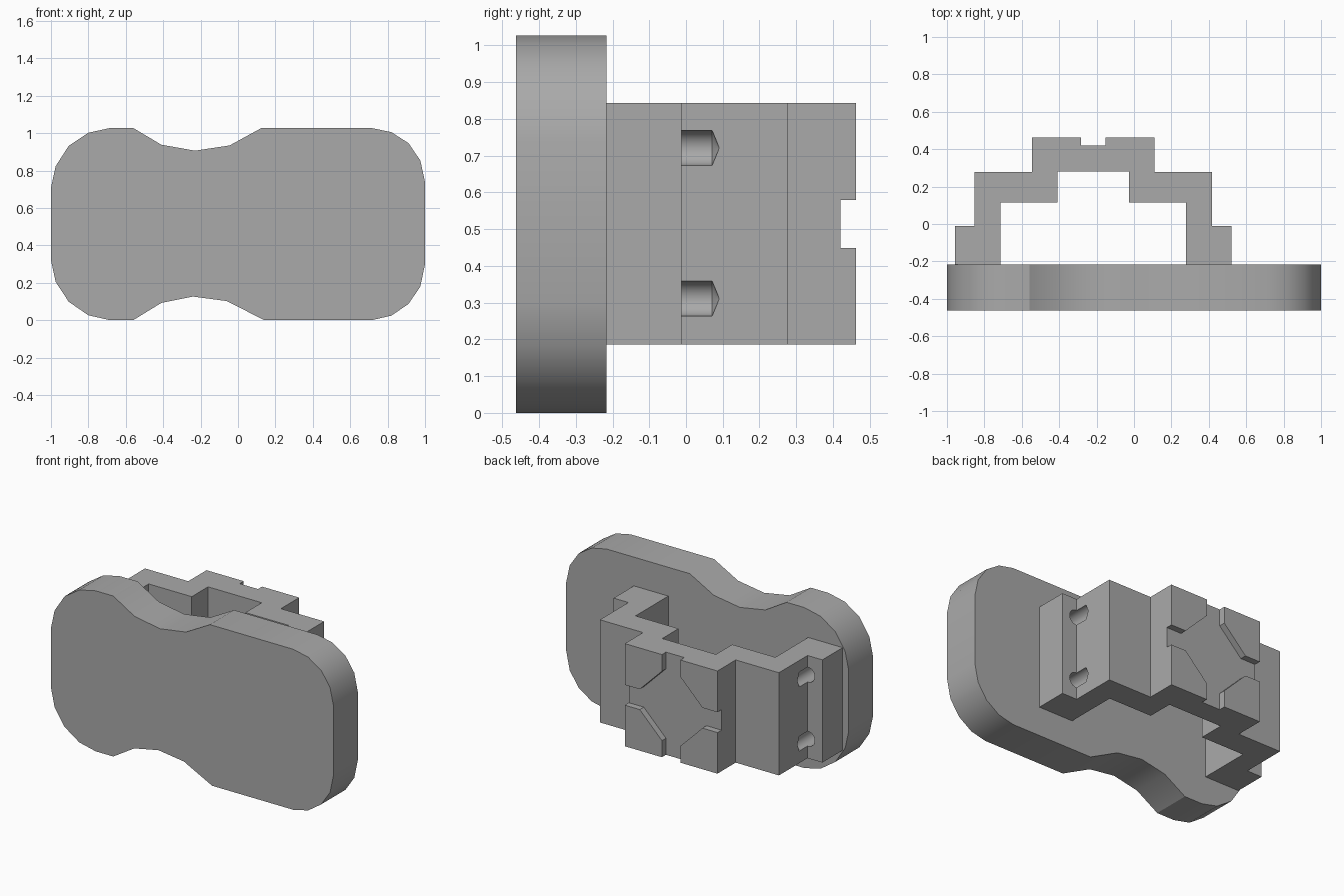
import bpy
import math
from mathutils import Matrix, Vector

if "Cube" in bpy.data.objects:
    bpy.data.objects.remove(bpy.data.objects["Cube"])

MID_X, MID_Z = -0.218, 0.514   # centre of the bracket's back face

grey = bpy.data.materials.new("dark_grey")
grey.diffuse_color = (0.4, 0.4, 0.4, 1)
grey.use_nodes = True
grey.node_tree.nodes["Principled BSDF"].inputs["Base Color"].default_value = grey.diffuse_color


def add_object(name, verts, faces):
    mesh = bpy.data.meshes.new(name)
    mesh.from_pydata(verts, [], faces)
    mesh.materials.append(grey)
    ob = bpy.data.objects.new(name, mesh)
    bpy.context.collection.objects.link(ob)
    bpy.context.view_layer.objects.active = ob
    bpy.ops.object.select_all(action='DESELECT')
    ob.select_set(True)
    bpy.ops.object.mode_set(mode='EDIT')
    bpy.ops.mesh.select_all(action='SELECT')
    bpy.ops.mesh.normals_make_consistent(inside=False)
    bpy.ops.object.mode_set(mode='OBJECT')
    return ob


def prism(name, start, end):
    """Solid between two matching rings of points."""
    n = len(start)
    faces = [tuple(range(n)), tuple(range(n, 2 * n))]
    faces += [(i, (i + 1) % n, n + (i + 1) % n, n + i) for i in range(n)]
    return add_object(name, start + end, faces)


def cut(target, cutter):
    mod = target.modifiers.new("cut", 'BOOLEAN')
    mod.operation, mod.solver, mod.object = 'DIFFERENCE', 'EXACT', cutter
    bpy.ops.object.select_all(action='DESELECT')
    bpy.context.view_layer.objects.active = target
    target.select_set(True)
    bpy.ops.object.modifier_apply(modifier=mod.name)
    bpy.data.objects.remove(cutter)


def smooth(ob):
    bpy.ops.object.select_all(action='DESELECT')
    bpy.context.view_layer.objects.active = ob
    ob.select_set(True)
    bpy.ops.object.shade_smooth_by_angle(angle=math.radians(30))


# Front plate: rounded outline with a waist
outline = [(-0.56, 1.027), (-0.41, 0.938), (-0.23, 0.906), (-0.045, 0.934), (0.125, 1.027),
           (0.715, 1.027), (0.82, 1.005), (0.912, 0.946), (0.975, 0.853), (1, 0.738),
           (1, 0.30), (0.975, 0.18), (0.912, 0.087), (0.82, 0.024), (0.715, 0),
           (0.14, 0), (-0.06, 0.102), (-0.24, 0.126), (-0.41, 0.092), (-0.56, 0),
           (-0.685, 0), (-0.8, 0.026), (-0.905, 0.098), (-0.975, 0.205), (-1, 0.32),
           (-1, 0.708), (-0.975, 0.823), (-0.905, 0.932), (-0.8, 1.002), (-0.685, 1.027)]
plate = prism("front_plate", [(x, -0.462, z) for x, z in outline],
              [(x, -0.217, z) for x, z in outline])
smooth(plate)

# Stepped bracket: half profile mirrored about its centre line
right = [(0.328, 0.462), (0.328, 0.277), (0.634, 0.277),
         (0.634, -0.012), (0.739, -0.012), (0.739, -0.217),
         (0.495, -0.217), (0.495, 0.115), (0.19, 0.115), (0.19, 0.28)]
profile = [(MID_X + x, y) for x, y in right]
profile += [(MID_X - x, y) for x, y in reversed(right)]
bracket = prism("stepped_bracket", [(x, y, 0.186) for x, y in profile],
                [(x, y, 0.843) for x, y in profile])

# Shallow recess in the back face: diamond plus cross channels
a, b, e = 0.065, 0.222, 0.4
quarter = [(e, a), (b, a), (a, b), (a, e)]
ring = []
for k in range(4):
    turn = Matrix.Rotation(k * math.pi / 2, 2)
    ring += [turn @ Vector(p) for p in quarter]
recess = prism("recess_cutter", [(MID_X + p.x, 0.421, MID_Z + p.y) for p in ring],
               [(MID_X + p.x, 0.55, MID_Z + p.y) for p in ring])
cut(bracket, recess)

# Pointed screw bores running up through the foot steps into both side walls
N, R = 24, 0.048
for side in (-1, 1):
    for dz in (-0.205, 0.205):
        cx, cz = MID_X + side * 0.637, MID_Z + 0.002 + dz
        circle = [(cx + R * math.cos(2 * math.pi * i / N),
                   cz + R * math.sin(2 * math.pi * i / N)) for i in range(N)]
        verts = [(x, -0.19, z) for x, z in circle] + [(x, 0.071, z) for x, z in circle]
        verts.append((cx, 0.091, cz))
        faces = [tuple(range(N))]
        for i in range(N):
            j = (i + 1) % N
            faces += [(i, j, N + j, N + i), (N + i, N + j, 2 * N)]
        cut(bracket, add_object("bore_cutter", verts, faces))
smooth(bracket)
